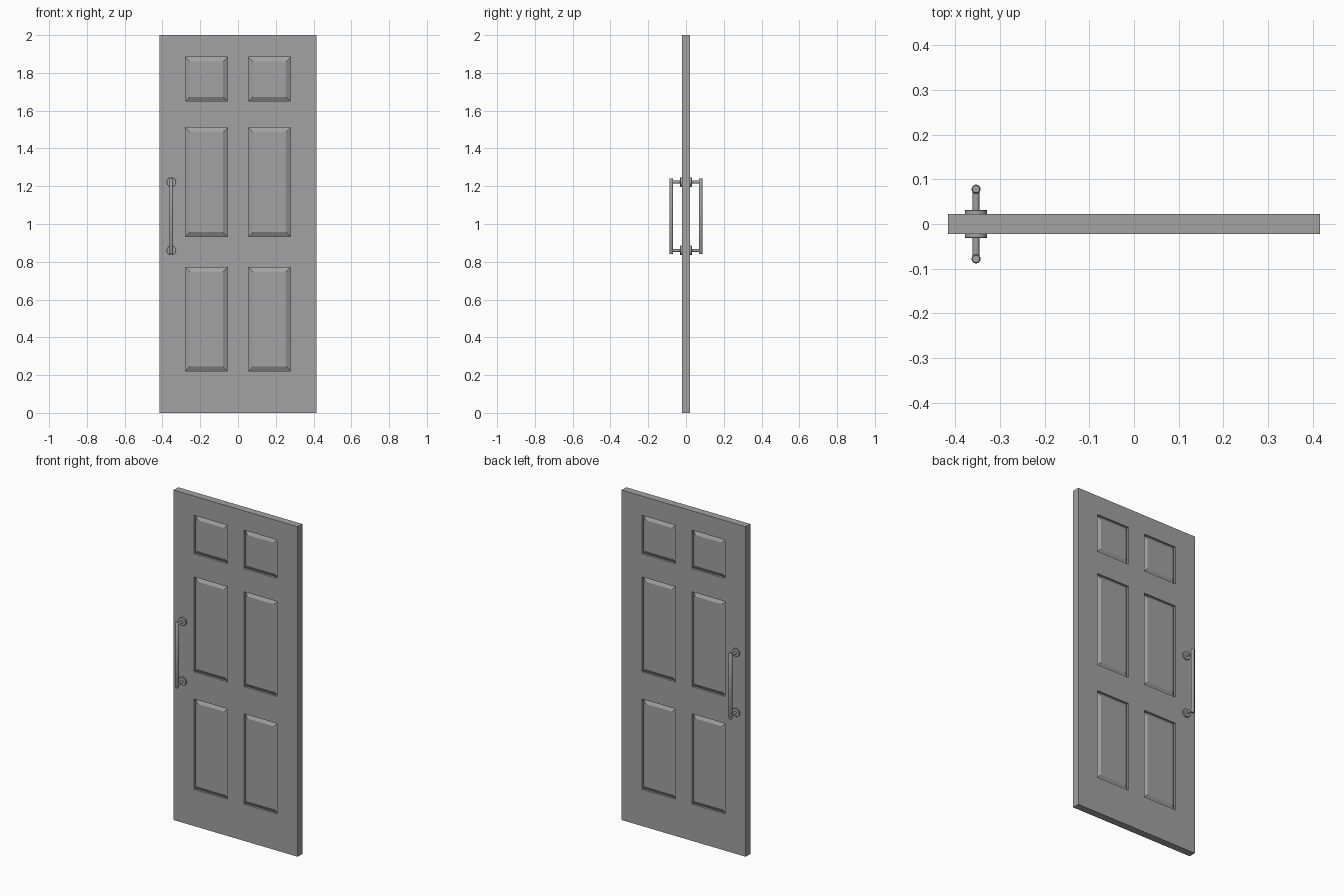
import bpy, bmesh, math
from mathutils import Matrix, Vector

old = bpy.data.objects.get("Cube")
if old:
    bpy.data.objects.remove(old, do_unlink=True)


def material(name, value):
    m = bpy.data.materials.new(name)
    m.use_nodes = True
    m.diffuse_color = (value, value, value, 1)
    m.node_tree.nodes["Principled BSDF"].inputs["Base Color"].default_value = m.diffuse_color
    return m


GREY = material("mid grey", 0.36)


def finish(bm, name, smooth=False):
    bmesh.ops.remove_doubles(bm, verts=bm.verts, dist=1e-5)
    bmesh.ops.recalc_face_normals(bm, faces=bm.faces)
    mesh = bpy.data.meshes.new(name)
    bm.to_mesh(mesh)
    bm.free()
    mesh.materials.append(GREY)
    ob = bpy.data.objects.new(name, mesh)
    bpy.context.collection.objects.link(ob)
    if smooth:
        bpy.ops.object.select_all(action='DESELECT')
        ob.select_set(True)
        bpy.context.view_layer.objects.active = ob
        bpy.ops.object.shade_smooth_by_angle(angle=math.radians(40))
    return ob


# Door slab: gridded faces, with a groove and raised field in each panel cell
W, H, T = 0.416, 2.0, 0.022
GROOVE, SLOPE = 0.013, 0.023
xs = [-W, -0.278, -0.056, 0.056, 0.278, W]
zs = [0, 0.222, 0.77, 0.934, 1.51, 1.65, 1.883, H]
bm = bmesh.new()


def ring(x0, x1, z0, z1, inset, y):
    return [bm.verts.new((x, y, z)) for x, z in (
        (x0 + inset, z0 + inset), (x1 - inset, z0 + inset),
        (x1 - inset, z1 - inset), (x0 + inset, z1 - inset))]


for side in (-1, 1):
    for i in range(len(xs) - 1):
        for j in range(len(zs) - 1):
            cell = (xs[i], xs[i + 1], zs[j], zs[j + 1])
            loops = [ring(*cell, 0, side * T)]
            if i % 2 and j % 2:
                loops.append(ring(*cell, 0, side * (T - GROOVE)))
                loops.append(ring(*cell, SLOPE, side * T))
            for a, b in zip(loops, loops[1:]):
                for k in range(4):
                    n = (k + 1) % 4
                    bm.faces.new((a[k], a[n], b[n], b[k]))
            bm.faces.new(loops[-1])
# Close the door edges between the two gridded faces
bmesh.ops.remove_doubles(bm, verts=bm.verts, dist=1e-5)
bmesh.ops.bridge_loops(bm, edges=[e for e in bm.edges if e.is_boundary])
finish(bm, "door_slab")


# Pull handles on both sides
HX, BAR_Y, Z_LOW, Z_HIGH = -0.353, 0.078, 0.86, 1.222


def rod(name, start, axis, profile, sides=24):
    """Turned part: profile is (distance along axis, radius) pairs."""
    bm = bmesh.new()
    turn = Vector((0, 0, 1)).rotation_difference(Vector(axis)).to_matrix()
    rings = []
    for d, r in profile:
        rings.append([bm.verts.new(Vector(start) + turn @ Vector(
            (r * math.cos(2 * math.pi * k / sides), r * math.sin(2 * math.pi * k / sides), d)))
            for k in range(sides)])
    for a, b in zip(rings, rings[1:]):
        for k in range(sides):
            n = (k + 1) % sides
            bm.faces.new((a[k], a[n], b[n], b[k]))
    bm.faces.new(rings[0])
    bm.faces.new(rings[-1])
    finish(bm, name, smooth=True)


for side, label in ((-1, "front"), (1, "back")):
    for z, level in ((Z_LOW, "lower"), (Z_HIGH, "upper")):
        rod(f"{label}_{level}_rosette", (HX, side * (T - 0.002), z), (0, side, 0),
            [(0, 0.025), (0.010, 0.025), (0.011, 0.024)])
        rod(f"{label}_{level}_post", (HX, side * T, z), (0, side, 0),
            [(0, 0.0075), (BAR_Y - T, 0.0075)])
    rod(f"{label}_grip_bar", (HX, side * BAR_Y, 0.84), (0, 0, 1),
        [(0, 0.008), (0.003, 0.010), (0.397, 0.010), (0.40, 0.008)])
